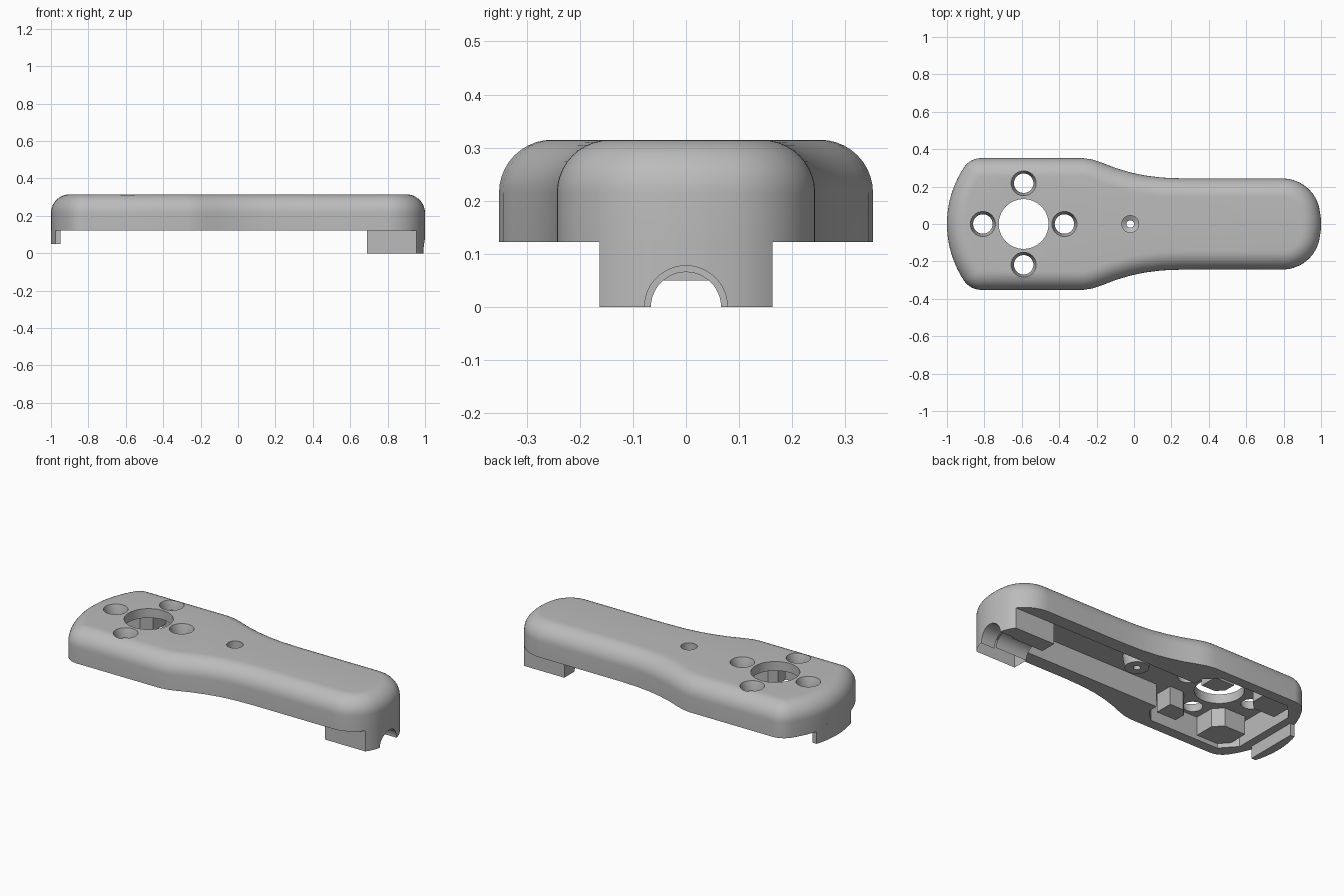
import bpy, bmesh, math

if "Cube" in bpy.data.objects:
    bpy.data.objects.remove(bpy.data.objects["Cube"])

plastic = bpy.data.materials.new("grey plastic")
plastic.diffuse_color = (0.5, 0.5, 0.5, 1)
plastic.use_nodes = True
plastic.node_tree.nodes["Principled BSDF"].inputs["Base Color"].default_value = plastic.diffuse_color


def make(name, rings):
    """Closed solid lofted through equal-length rings of points."""
    bm = bmesh.new()
    vs = [[bm.verts.new(p) for p in r] for r in rings]
    n = len(vs[0])
    for a, b in zip(vs, vs[1:]):
        for i in range(n):
            j = (i + 1) % n
            bm.faces.new((a[i], a[j], b[j], b[i]))
    bm.faces.new(vs[0][::-1])
    bm.faces.new(vs[-1])
    bmesh.ops.recalc_face_normals(bm, faces=bm.faces)
    me = bpy.data.meshes.new(name)
    bm.to_mesh(me)
    bm.free()
    me.materials.append(plastic)
    ob = bpy.data.objects.new(name, me)
    bpy.context.collection.objects.link(ob)
    return ob


def prism(name, pts, z0, z1):
    return make(name, [[(x, y, z) for x, y in pts] for z in (z0, z1)])


def turned(name, x, y, profile, n=40):
    """Vertical round part from (radius, z) pairs."""
    return make(name, [[(x + r * math.cos(2 * math.pi * i / n),
                         y + r * math.sin(2 * math.pi * i / n), z)
                        for i in range(n)] for r, z in profile])


def combine(ob, tool, op='DIFFERENCE'):
    m = ob.modifiers.new(op, 'BOOLEAN')
    m.operation, m.object, m.solver = op, tool, 'EXACT'
    bpy.context.view_layer.objects.active = ob
    bpy.ops.object.modifier_apply(modifier=m.name)
    bpy.data.objects.remove(tool)


def arc(cx, cy, r, a0, a1, n):
    return [(cx + r * math.cos(math.radians(a0 + (a1 - a0) * i / n)),
             cy + r * math.sin(math.radians(a0 + (a1 - a0) * i / n)))
            for i in range(n + 1)]


# Plan outline: bowed head, flared waist, rounded tail
half = arc(-0.45, 0, 0.55, 180, 146.6, 10)
half += arc(-0.817, 0.242, 0.11, 146.6, 90, 10)[1:]
half += [(-0.5, 0.352), (-0.27, 0.352), (-0.22, 0.344), (-0.17, 0.327), (-0.1, 0.3),
         (-0.02, 0.276), (0.06, 0.259), (0.15, 0.248), (0.28, 0.243), (0.5, 0.243)]
half += arc(0.795, 0.043, 0.2, 90, 12.4, 14)
half += arc(0.6, 0, 0.4, 12.4 * 0.5, 0, 4)
outline = half + [(x, -y) for x, y in half[-2:0:-1]]


def offset(d):
    out = []
    n = len(outline)
    for i, (x, y) in enumerate(outline):
        (ax, ay), (bx, by) = outline[i - 1], outline[(i + 1) % n]
        l1, l2 = math.hypot(x - ax, y - ay), math.hypot(bx - x, by - y)
        tx, ty = (x - ax) / l1 + (bx - x) / l2, (y - ay) / l1 + (by - y) / l2
        l = math.hypot(tx, ty)
        out.append((x + d * ty / l, y - d * tx / l))
    return out


# Shell with rounded top edge
BASE, TOP, R = 0.123, 0.315, 0.1
levels = [(0, BASE)]
for i in range(11):
    a = math.pi / 2 * i / 10
    levels.append((R * (1 - math.cos(a)), TOP - R + R * math.sin(a)))
shell = make("shell", [[(x, y, z) for x, y in offset(d)] for d, z in levels])

# Hollow underside: narrow handle trough and wide head chamber
CEIL = 0.26
combine(shell, prism("trough", [(-0.45, -0.16), (0.69, -0.16), (0.69, 0.16), (-0.45, 0.16)],
                     0.05, CEIL))
combine(shell, prism("chamber", [(-0.9, -0.2), (-0.82, -0.29), (-0.36, -0.29), (-0.29, -0.22),
                                 (-0.29, 0.22), (-0.36, 0.29), (-0.82, 0.29), (-0.9, 0.2)],
                     0.05, CEIL))

# Screw boss and corner posts under the top
combine(shell, turned("boss", -0.02, 0, [(0.065, 0.19), (0.08, 0.29)]), 'UNION')
for s in (-1, 1):
    for pts in ([(-0.87, 0.12), (-0.73, 0.12), (-0.68, 0.17), (-0.68, 0.3), (-0.8, 0.3), (-0.87, 0.25)],
                [(-0.49, 0.17), (-0.45, 0.13), (-0.36, 0.13), (-0.36, 0.24), (-0.49, 0.24)]):
        combine(shell, prism("post", [(x, s * y) for x, y in pts], 0.15, 0.28), 'UNION')

# Button holes, centre hole and screw hole
cx = -0.59
for dx, dy in ((0.218, 0), (-0.218, 0), (0, 0.218), (0, -0.218)):
    combine(shell, turned("button_hole", cx + dx, dy,
                          [(0.052, 0.1), (0.052, 0.262), (0.067, TOP), (0.067, 0.4)]))
combine(shell, turned("centre_hole", cx, 0, [(0.133, 0.1), (0.133, 0.4)], 64))
combine(shell, turned("screw_hole", -0.02, 0,
                      [(0.02, 0.1), (0.02, 0.235), (0.045, 0.25), (0.045, 0.4)]))

# Foot block under the tail, with a stepped cable groove
tail = [(x, y) for x, y in outline if x > 0.9 and abs(y) < 0.16]
foot = prism("foot_block", [(0.69, 0.163), (0.955, 0.163)] + tail
             + [(0.955, -0.163), (0.69, -0.163)], 0, BASE + 0.01)
for x0, r in ((0.6, 0.066), (0.9, 0.078)):
    ring = arc(0, 0, r, 0, 360, 48)[:-1]
    combine(foot, make("groove", [[(x, y, z) for y, z in ring] for x in (x0, 1.1)]))

# Curved clip tab under the head end
front = arc(-0.45, 0, 0.55, 163, 197, 12)
tab = prism("clip_tab", front + [(-0.948, front[-1][1]), (-0.948, front[0][1])], 0.05, BASE + 0.02)

for ob in (shell, foot, tab):
    bpy.ops.object.select_all(action='DESELECT')
    ob.select_set(True)
    bpy.context.view_layer.objects.active = ob
    bpy.ops.object.shade_smooth_by_angle(angle=math.radians(30))
